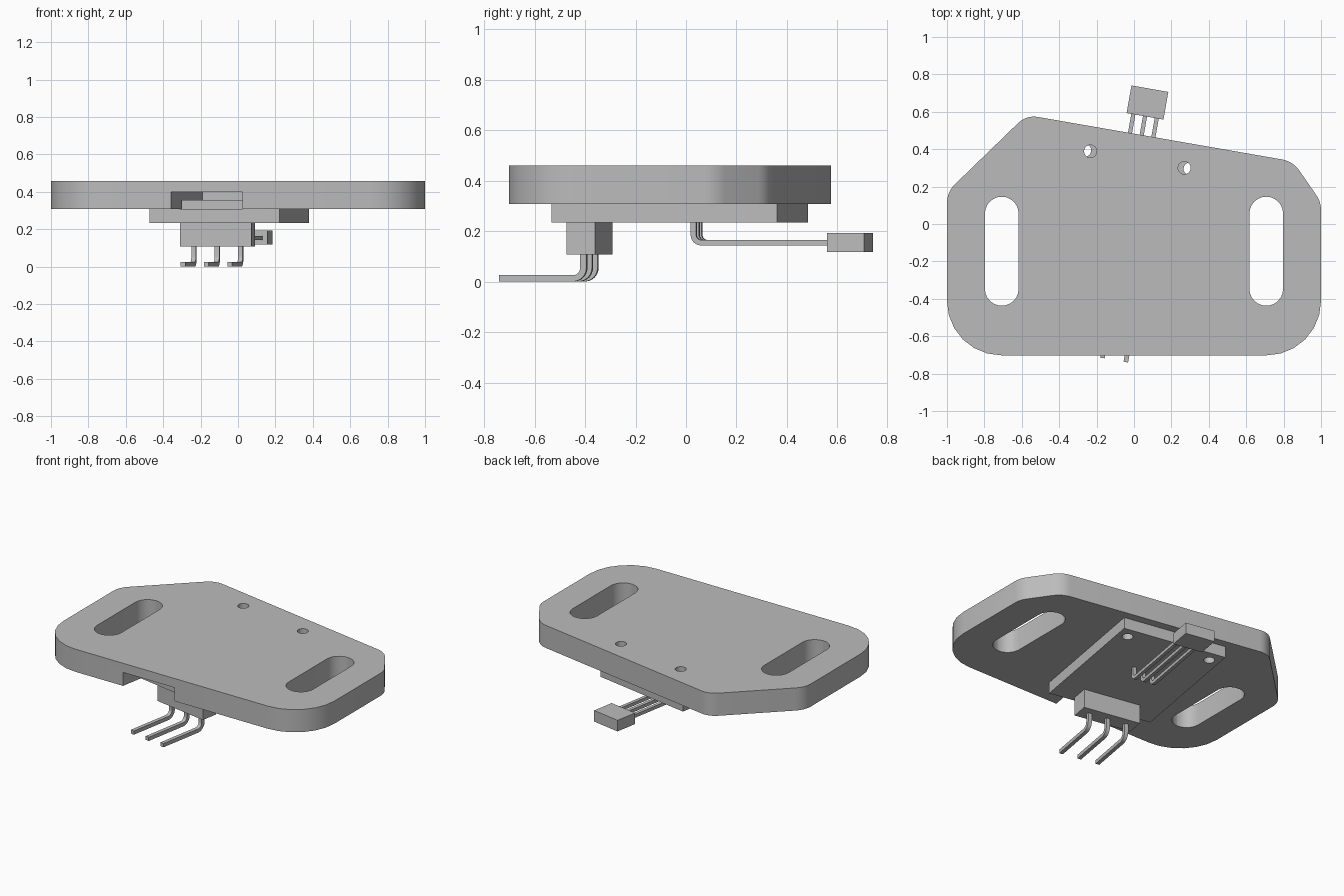
import bpy, bmesh, math
from mathutils import Matrix, Vector

if "Cube" in bpy.data.objects:
    bpy.data.objects.remove(bpy.data.objects["Cube"], do_unlink=True)

grey = bpy.data.materials.new("plain grey")
grey.use_nodes = True
GREY = (0.5, 0.5, 0.5, 1)
grey.diffuse_color = GREY
grey.node_tree.nodes["Principled BSDF"].inputs["Base Color"].default_value = GREY

# Tilted frame shared by the circuit board and everything fixed to it
TILT = Matrix.Translation((-0.047, -0.025, 0)) @ Matrix.Rotation(math.radians(-10), 4, "Z")
# Maps profile (x, y, depth) to (depth, x, y): a side profile extruded sideways
SIDE = Matrix(((0, 0, 1, 0), (1, 0, 0, 0), (0, 1, 0, 0), (0, 0, 0, 1)))


def rounded(corners, steps=6):
    """Outline from (x, y, radius) corners, each rounded by an arc."""
    out = []
    for i, (x, y, r) in enumerate(corners):
        p = Vector((x, y))
        if r == 0:
            out.append(p)
            continue
        a = (Vector(corners[i - 1][:2]) - p).normalized()
        b = (Vector(corners[(i + 1) % len(corners)][:2]) - p).normalized()
        half = a.angle(b) / 2
        centre = p + (a + b).normalized() * (r / math.sin(half))
        start = p + a * (r / math.tan(half)) - centre
        end = p + b * (r / math.tan(half)) - centre
        turn = math.atan2(start.cross(end), start.dot(end))
        for k in range(steps + 1):
            out.append(centre + Matrix.Rotation(turn * k / steps, 2) @ start)
    return out


def prism(name, outline, low, high, frame=Matrix()):
    """Extrude an outline between two heights, placed in a frame."""
    bm = bmesh.new()
    face = bm.faces.new([bm.verts.new((p[0], p[1], low)) for p in outline])
    top = bmesh.ops.extrude_face_region(bm, geom=[face])["geom"]
    bmesh.ops.translate(bm, vec=(0, 0, high - low),
                        verts=[v for v in top if isinstance(v, bmesh.types.BMVert)])
    bmesh.ops.transform(bm, matrix=frame, verts=bm.verts)
    bmesh.ops.recalc_face_normals(bm, faces=bm.faces)
    mesh = bpy.data.meshes.new(name)
    bm.to_mesh(mesh)
    bm.free()
    mesh.materials.append(grey)
    obj = bpy.data.objects.new(name, mesh)
    bpy.context.collection.objects.link(obj)
    return obj


def block(name, v, width, depth, low, high):
    w, d = width / 2, depth / 2
    return prism(name, [(-w, v - d), (w, v - d), (w, v + d), (-w, v + d)], low, high, TILT)


def circle(x, y, r, n=24):
    return [(x + r * math.cos(math.tau * k / n), y + r * math.sin(math.tau * k / n))
            for k in range(n)]


def select(obj):
    bpy.ops.object.select_all(action="DESELECT")
    obj.select_set(True)
    bpy.context.view_layer.objects.active = obj


def cut(obj, cutters):
    select(obj)
    for c in cutters:
        mod = obj.modifiers.new("cut", "BOOLEAN")
        mod.operation, mod.solver, mod.object = "DIFFERENCE", "EXACT", c
        bpy.ops.object.modifier_apply(modifier=mod.name)
        bpy.data.objects.remove(c, do_unlink=True)


def smooth(obj):
    select(obj)
    bpy.ops.object.shade_smooth_by_angle(angle=math.radians(30))


# Mounting plate with two long slots, two screw holes and an underside channel
plate = prism("mounting_plate", rounded([
    (-1, -0.702, 0.29), (1, -0.702, 0.29), (1, 0.118, 0.14),
    (0.85, 0.335, 0.14), (-0.575, 0.583, 0.12), (-1, 0.171, 0.14)]), 0.308, 0.459)
cutters = []
for side in (-1, 1):
    x, r = side * 0.707, 0.09
    cutters.append(prism("slot_cutter", rounded([
        (x - r, -0.437, r * 0.999), (x + r, -0.437, r * 0.999),
        (x + r, 0.146, r * 0.999), (x - r, 0.146, r * 0.999)]), 0.2, 0.6))
    cutters.append(prism("hole_cutter", circle(side * 0.255, 0.375, 0.034), 0.2, 0.6, TILT))
cutters.append(block("channel_cutter", -0.3775, 0.376, 1.245, 0.2, 0.398))
cut(plate, cutters)
smooth(plate)

# Circuit board with its own screw holes
board = block("circuit_board", 0, 0.706, 0.908, 0.233, 0.308)
cut(board, [prism("hole_cutter", circle(s * 0.285, 0.375, 0.034), 0.1, 0.5, TILT)
            for s in (-1, 1)])
smooth(board)

# Front header: body below the board, solder side in the channel
block("header_body", -0.363, 0.388, 0.115, 0.107, 0.233)
block("header_solder_side", -0.363, 0.37, 0.115, 0.308, 0.357)

# Rear sensor at the end of its leads
block("sensor_body", 0.685, 0.2, 0.15, 0.118, 0.192)


def bent_pins(name, pitch, v, tip, z, top, t, bend):
    """Three square pins dropping at v, then running level to the tip."""
    s = 1 if tip > v else -1
    h = t / 2
    profile = rounded([
        (v - s * h, top, 0), (v + s * h, top, 0), (v + s * h, z + t, bend),
        (tip, z + t, 0), (tip, z, 0), (v - s * h, z, bend + t)])
    for i, side in enumerate((-1, 0, 1)):
        u = side * pitch
        smooth(prism(f"{name}_{i + 1}", profile, u - h, u + h, TILT @ SIDE))


bent_pins("header_pin", 0.127, -0.363, -0.702, 0.0, 0.107, 0.025, 0.03)
bent_pins("sensor_lead", 0.0635, 0.068, 0.61, 0.143, 0.233, 0.022, 0.02)
